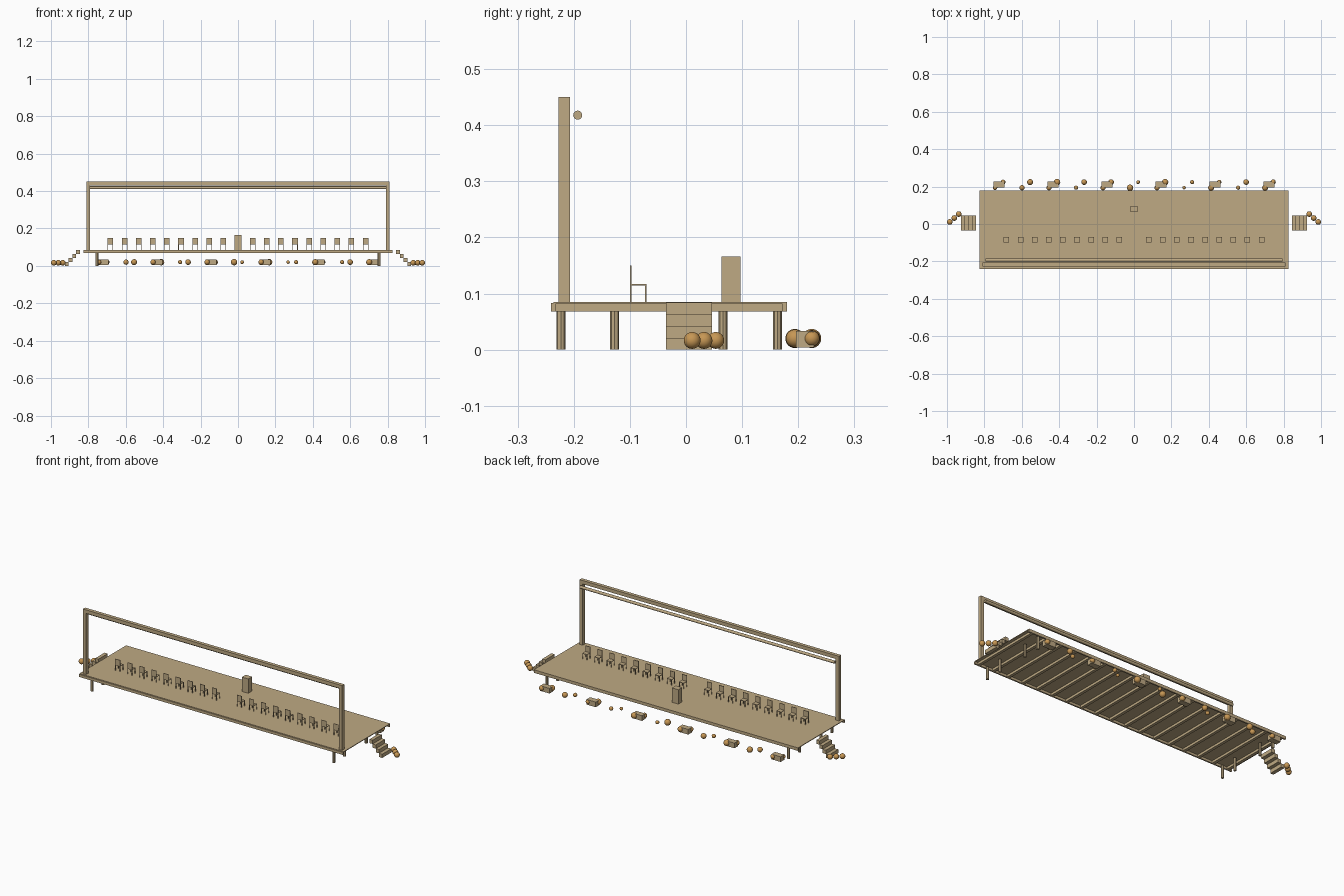
import bpy, bmesh, math
from mathutils import Matrix, Vector

cube = bpy.data.objects.get("Cube")
if cube:
    bpy.data.objects.remove(cube, do_unlink=True)


def material(name, rgb):
    m = bpy.data.materials.new(name)
    m.use_nodes = True
    m.diffuse_color = (*rgb, 1)
    m.node_tree.nodes["Principled BSDF"].inputs["Base Color"].default_value = (*rgb, 1)
    return m


TAN = material("tan wood", (0.52, 0.40, 0.23))
ORANGE = material("orange", (0.57, 0.31, 0.09))


def finish(name, bm, mat, smooth=False):
    mesh = bpy.data.meshes.new(name)
    bm.to_mesh(mesh)
    bm.free()
    mesh.materials.append(mat)
    for p in mesh.polygons:
        p.use_smooth = smooth
    ob = bpy.data.objects.new(name, mesh)
    bpy.context.collection.objects.link(ob)
    return ob


def add_box(bm, x, y, z):
    """Add a box from (min, max) pairs on each axis."""
    centre = Vector([(a + b) / 2 for a, b in (x, y, z)])
    size = [b - a for a, b in (x, y, z)]
    bmesh.ops.create_cube(bm, size=1, matrix=Matrix.LocRotScale(centre, None, size))


def boxes(name, parts, mat=TAN):
    bm = bmesh.new()
    for part in parts:
        add_box(bm, *part)
    return finish(name, bm, mat)


def balls(name, items):
    bm = bmesh.new()
    for x, y, z, r in items:
        bmesh.ops.create_uvsphere(bm, u_segments=24, v_segments=14, radius=r,
                                  matrix=Matrix.Translation((x, y, z)))
    return finish(name, bm, ORANGE, True)


def span(c, w):
    return (c - w / 2, c + w / 2)


TOP = 0.085

# Stage deck, edge boards and joists underneath
boxes("stage_deck", [((-0.825, 0.825), (-0.236, 0.18), (0.081, TOP))])
boxes("edge_boards", [((-0.825, 0.825), span(y, 0.008), (0.068, 0.083))
                      for y in (-0.237, 0.176)])
JOISTS = 18
boxes("joists", [(span(-0.8 + 1.6 * i / (JOISTS - 1), 0.016), (-0.233, 0.172), (0.068, 0.081))
                 for i in range(JOISTS)])

# Legs at both ends
bm = bmesh.new()
for x in (-0.755, 0.755):
    for y in (-0.223, -0.127, 0.066, 0.163):
        bmesh.ops.create_cone(bm, cap_ends=True, segments=8, radius1=0.008, radius2=0.008,
                              depth=0.07, matrix=Matrix.Translation((x, y, 0.035)))
finish("stage_legs", bm, TAN)

# Overhead frame with a round hanging bar
for side, x in (("right", -0.8), ("left", 0.8)):
    boxes(side + "_post", [(span(x, 0.02), (-0.227, -0.207), (TOP, 0.43))])
boxes("top_beam", [((-0.81, 0.81), (-0.227, -0.207), (0.43, 0.45))])
bm = bmesh.new()
bmesh.ops.create_cone(bm, cap_ends=True, segments=20, radius1=0.008, radius2=0.008, depth=1.59,
                      matrix=Matrix.Translation((0, -0.193, 0.418))
                      @ Matrix.Rotation(math.pi / 2, 4, "Y"))
finish("hanging_bar", bm, TAN, True)
bpy.context.view_layer.objects.active = bpy.data.objects["hanging_bar"]
bpy.data.objects["hanging_bar"].select_set(True)
bpy.ops.object.shade_smooth_by_angle()


# Chairs in two groups, backs toward the front
def chair(name, x):
    parts = [(span(x, 0.03), (-0.1, -0.07), (0.114, 0.117)),
             (span(x, 0.03), (-0.1, -0.097), (0.117, 0.15))]
    for dx in (-0.0135, 0.0135):
        for y in (-0.0985, -0.0715):
            parts.append((span(x + dx, 0.003), span(y, 0.003), (TOP, 0.114)))
    boxes(name, parts)


for i in range(9):
    for side, s in (("right", -1), ("left", 1)):
        chair(f"{side}_chair_{i + 1}", s * (0.078 + 0.0755 * i))

# Speaker stand
boxes("lectern", [((-0.02, 0.02), (0.063, 0.097), (TOP, 0.166))])

# Stairs and ball clusters at each end
for side, s in (("right", -1), ("left", 1)):
    boxes(side + "_stairs", [(span(s * (0.856 + 0.02 * i), 0.02), (-0.036, 0.046),
                              span(0.0735 - 0.021 * i, 0.021)) for i in range(4)])
    balls(side + "_stair_balls", [(s * (0.985 - 0.024 * i), 0.011 + 0.021 * i, 0.0165, 0.015)
                                  for i in range(3)])

# Blocks and a zigzag of balls along the back
boxes("back_blocks", [(span(-0.722 + 0.2888 * i, 0.058), (0.196, 0.228), (0.004, 0.033))
                      for i in range(6)])
near = (12, 14, 14, 11, 14, 17, 14, 9, 16, 11, 16)
far = (13, 16, 17, 15, 15, 10, 17, 11, 12, 15, 14)
balls("back_balls", [(x0 + 0.1444 * i, y, 0.02, r / 1000)
                     for x0, y, radii in ((-0.743, 0.194, near), (-0.7, 0.224, far))
                     for i, r in enumerate(radii)])
